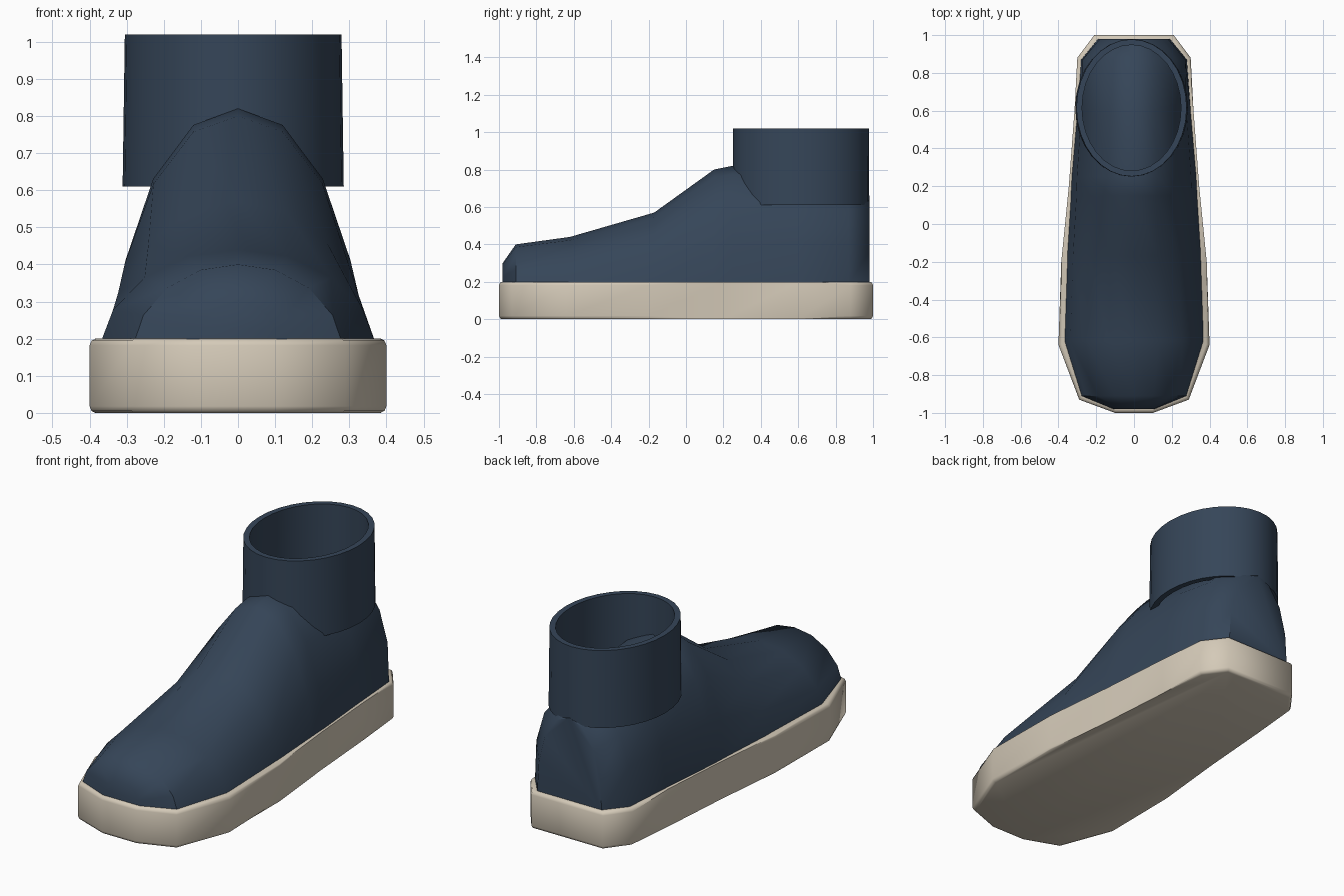
import bpy, bmesh, math

if "Cube" in bpy.data.objects:
    bpy.data.objects.remove(bpy.data.objects["Cube"])

def material(name, rgb):
    m = bpy.data.materials.new(name)
    m.diffuse_color = (*rgb, 1)
    m.use_nodes = True
    m.node_tree.nodes["Principled BSDF"].inputs["Base Color"].default_value = m.diffuse_color
    return m

NAVY = material("navy_fabric", (0.036, 0.06, 0.098))
CREAM = material("cream_rubber", (0.66, 0.59, 0.48))

def finish(bm, name, mat, angle):
    bmesh.ops.recalc_face_normals(bm, faces=bm.faces[:])
    me = bpy.data.meshes.new(name)
    bm.to_mesh(me)
    bm.free()
    ob = bpy.data.objects.new(name, me)
    bpy.context.collection.objects.link(ob)
    me.materials.append(mat)
    bpy.ops.object.select_all(action='DESELECT')
    ob.select_set(True)
    bpy.context.view_layer.objects.active = ob
    bpy.ops.object.shade_smooth_by_angle(angle=math.radians(angle))
    return ob

def loft(bm, rings, closed_rows=False):
    rows = [[bm.verts.new(p) for p in r] for r in rings]
    n, m = len(rows), len(rows[0])
    for i in range(n if closed_rows else n - 1):
        a, b = rows[i], rows[(i + 1) % n]
        for j in range(m):
            k = (j + 1) % m
            bm.faces.new((a[j], a[k], b[k], b[j]))
    if not closed_rows:
        bm.faces.new(rows[0])
        bm.faces.new(rows[-1])

# Sole: mirrored outline, extruded, with softened top and bottom rims
half = [(0.10, -1), (0.29, -0.93), (0.40, -0.64), (0.385, -0.2),
        (0.345, 0.2), (0.315, 0.6), (0.30, 0.88), (0.21, 1)]
outline = half + [(-x, y) for x, y in reversed(half)]
bm = bmesh.new()
loft(bm, [[(x, y, z) for x, y in outline] for z in (0, 0.2)])
rims = [e for e in bm.edges if abs(e.verts[0].co.z - e.verts[1].co.z) < 1e-4]
bmesh.ops.bevel(bm, geom=rims, offset=0.018, segments=2, profile=0.5, affect='EDGES')
finish(bm, "sole", CREAM, 50)

# Upper: arched cross-sections lofted toe to heel (y, half width, top z, boxiness)
stations = [(-0.98, 0.11, 0.30, 0), (-0.91, 0.28, 0.40, 0), (-0.62, 0.37, 0.44, 0),
            (-0.17, 0.355, 0.57, 0), (0.15, 0.335, 0.80, 0), (0.25, 0.33, 0.82, 0.1),
            (0.6, 0.30, 0.80, 0.3), (0.87, 0.28, 0.73, 1), (0.98, 0.19, 0.64, 0.6)]
soft = [(1, 0), (0.91, 0.35), (0.68, 0.70), (0.36, 0.93), (0, 1)]
boxy = [(1, 0), (0.97, 0.40), (0.80, 0.70), (0.40, 0.93), (0, 1)]
rings = []
for y, w, top, b in stations:
    arch = [(w * (s[0] + (q[0] - s[0]) * b),
             0.19 + (top - 0.19) * (s[1] + (q[1] - s[1]) * b)) for s, q in zip(soft, boxy)]
    rings.append([(x, y, z) for x, z in arch] + [(-x, y, z) for x, z in reversed(arch[:-1])])
bm = bmesh.new()
loft(bm, rings)
finish(bm, "upper", NAVY, 50)

# Ankle collar: hollow, slightly flared oval tube
N = 32
bm = bmesh.new()
profile = [(0.298, 0.365, 0.61), (0.292, 0.363, 1.02), (0.262, 0.333, 1.02), (0.268, 0.335, 0.61)]
loft(bm, [[(-0.013 + rx * math.cos(2 * math.pi * i / N),
            0.615 + ry * math.sin(2 * math.pi * i / N), z) for i in range(N)]
          for rx, ry, z in profile], closed_rows=True)
finish(bm, "ankle_collar", NAVY, 40)
